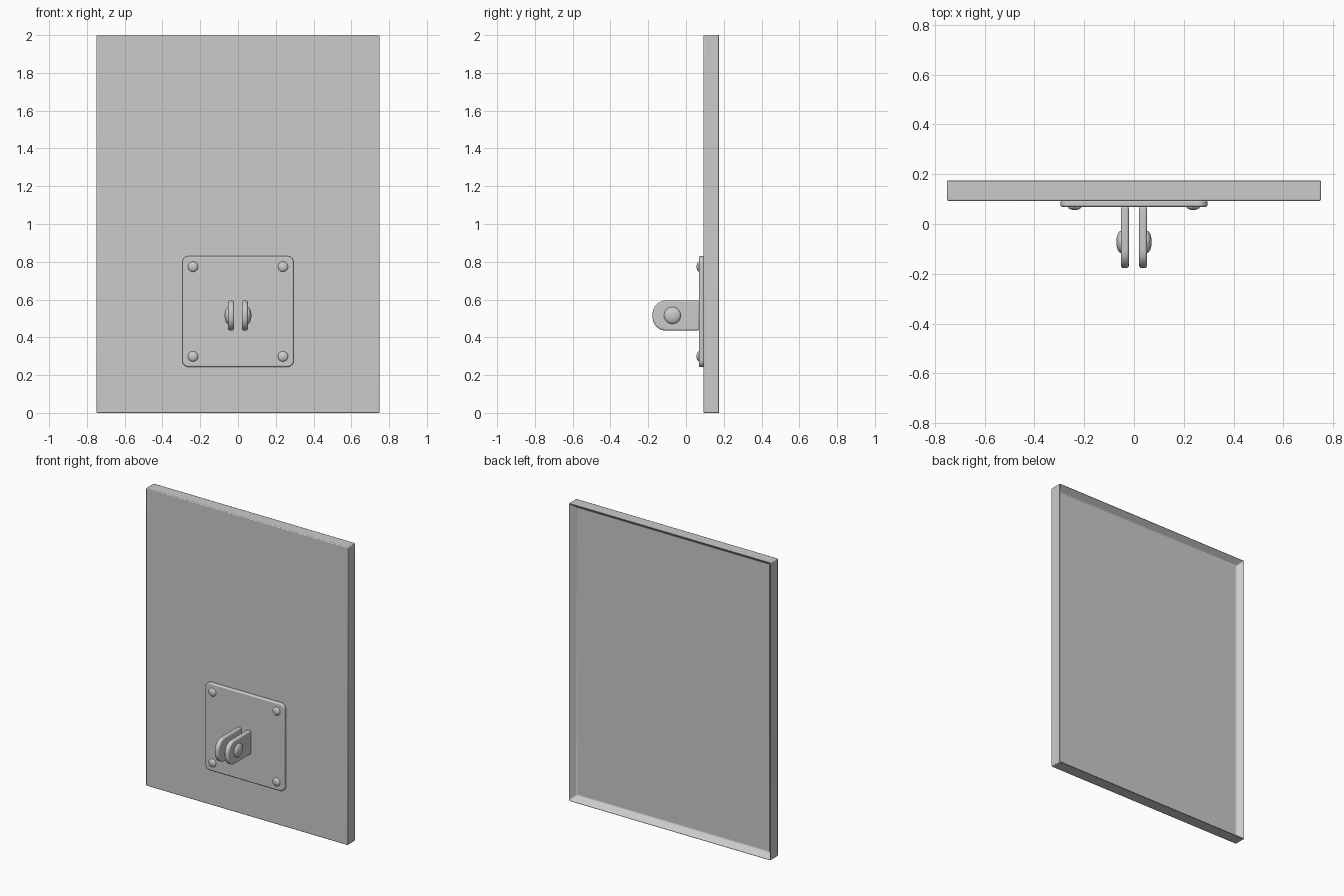
import bpy, bmesh, math
from mathutils import Matrix, Vector

if "Cube" in bpy.data.objects:
    bpy.data.objects.remove(bpy.data.objects["Cube"], do_unlink=True)

grey = bpy.data.materials.new("light_grey")
grey.use_nodes = True
COLOUR = (0.6, 0.6, 0.6, 1)
grey.diffuse_color = COLOUR
grey.node_tree.nodes["Principled BSDF"].inputs["Base Color"].default_value = COLOUR


def finish(bm, name, bevel=0, segments=3):
    bmesh.ops.recalc_face_normals(bm, faces=bm.faces)
    mesh = bpy.data.meshes.new(name)
    bm.to_mesh(mesh)
    bm.free()
    obj = bpy.data.objects.new(name, mesh)
    bpy.context.collection.objects.link(obj)
    mesh.materials.append(grey)
    if bevel:
        mod = obj.modifiers.new("soft_edges", "BEVEL")
        mod.width, mod.segments = bevel, segments
        mod.limit_method, mod.angle_limit = "ANGLE", math.radians(40)
    bpy.ops.object.select_all(action="DESELECT")
    obj.select_set(True)
    bpy.context.view_layer.objects.active = obj
    bpy.ops.object.shade_smooth_by_angle(angle=math.radians(35))
    return obj


def box(lo, hi):
    bm = bmesh.new()
    lo, hi = Vector(lo), Vector(hi)
    size = Matrix.Diagonal((*(hi - lo), 1))
    bmesh.ops.create_cube(bm, size=1, matrix=Matrix.Translation((lo + hi) / 2) @ size)
    return bm


def round_corners(bm, axis, radius, keep=lambda p: True):
    """Round the box edges that run along one axis."""
    edges = [e for e in bm.edges
             if abs((e.verts[0].co - e.verts[1].co).normalized()[axis]) > 0.9
             and keep(e.verts[0].co)]
    bmesh.ops.bevel(bm, geom=edges, offset=radius, segments=8, profile=0.5,
                    affect="EDGES")


def dome(name, centre, direction, radius, height):
    """Flattened half ball that bulges along a direction."""
    bm = bmesh.new()
    bmesh.ops.create_uvsphere(bm, u_segments=32, v_segments=16, radius=1)
    low = [v for v in bm.verts if v.co.z < -0.01]
    bmesh.ops.delete(bm, geom=low, context="VERTS")
    bmesh.ops.holes_fill(bm, edges=[e for e in bm.edges if e.is_boundary], sides=0)
    turn = Vector((0, 0, 1)).rotation_difference(Vector(direction)).to_matrix().to_4x4()
    bm.transform(Matrix.Translation(centre) @ turn
                 @ Matrix.Diagonal((radius, radius, height, 1)))
    return finish(bm, name)


# Panel with a shallow tray recessed into the back
BACK, FACE, PLATE = 0.177, 0.093, 0.069
bm = box((-0.75, FACE, 0), (0.75, BACK, 2))
bm.normal_update()
rear = max(bm.faces, key=lambda f: f.normal.y)
bmesh.ops.inset_region(bm, faces=[rear], thickness=0.047)
bmesh.ops.translate(bm, verts=rear.verts, vec=(0, -0.042, 0))
finish(bm, "panel", 0.005, 2)

# Mounting plate with rounded corners
bm = box((-0.295, PLATE, 0.243), (0.295, FACE + 0.002, 0.83))
round_corners(bm, 1, 0.035)
finish(bm, "mounting_plate", 0.007)

# Four corner rivets
for side, x in (("right", -0.238), ("left", 0.238)):
    for level, z in (("lower", 0.299), ("upper", 0.774)):
        dome(f"{level}_{side}_rivet", (x, PLATE, z), (0, -1, 0), 0.027, 0.013)

# Pair of round-ended lugs, each with a domed pin head outside
for side, s in (("right", -1), ("left", 1)):
    inner, outer = sorted((s * 0.021, s * 0.052))
    bm = box((inner, -0.177, 0.436), (outer, PLATE + 0.002, 0.595))
    round_corners(bm, 0, 0.07, lambda p: p.y < 0)
    finish(bm, f"{side}_lug", 0.009)
    dome(f"{side}_pin_head", (s * 0.051, -0.072, 0.516), (s, 0, 0), 0.045, 0.02)
